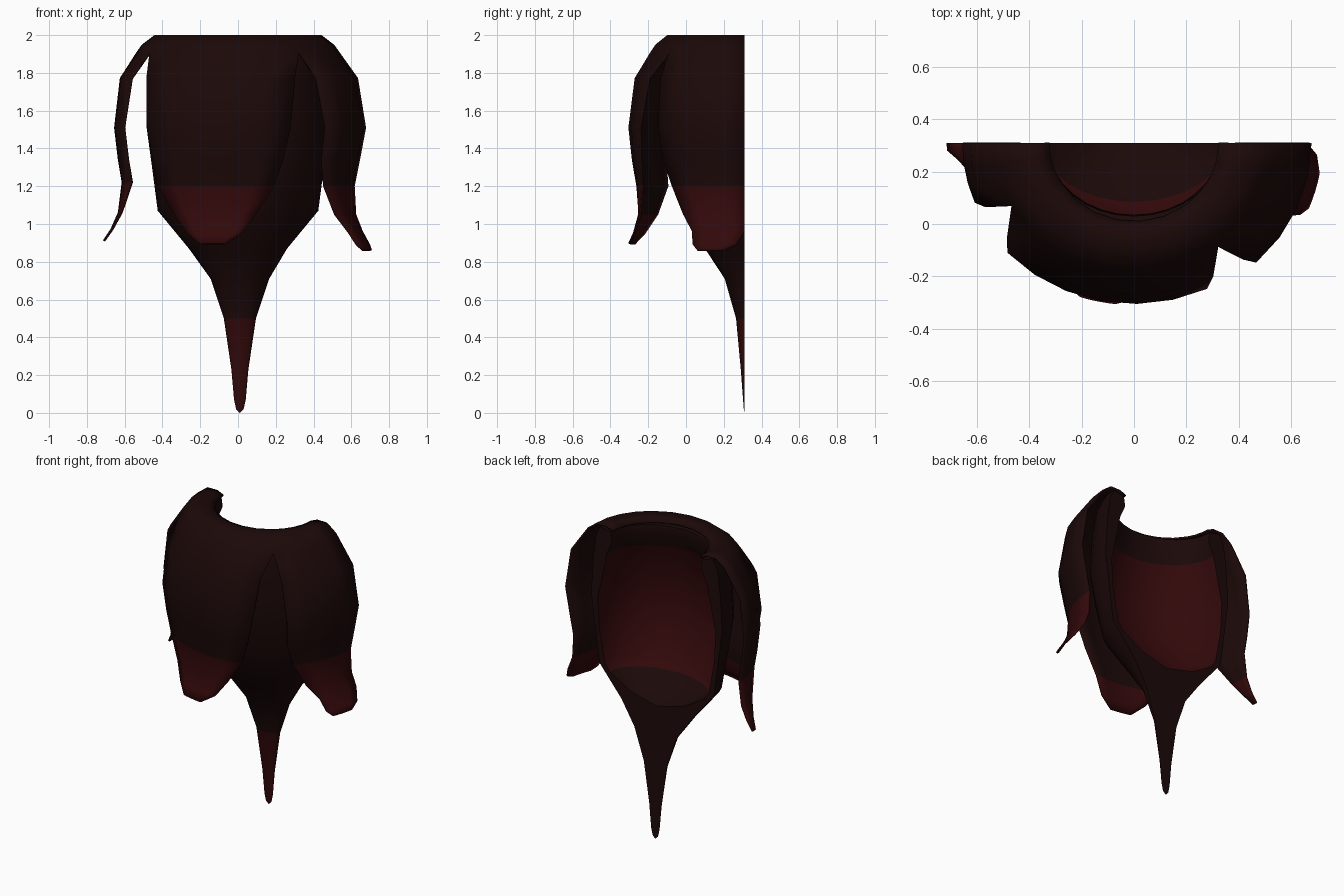
import bpy, bmesh, math

if "Cube" in bpy.data.objects:
    bpy.data.objects.remove(bpy.data.objects["Cube"])

BACK = 0.31          # flat cut plane at the back


def mat(name, col):
    m = bpy.data.materials.new(name)
    m.diffuse_color = (*col, 1)
    m.use_nodes = True
    m.node_tree.nodes["Principled BSDF"].inputs["Base Color"].default_value = m.diffuse_color
    return m


DARK = mat("dark brown", (0.0115, 0.0026, 0.0026))
RED = mat("deep red", (0.032, 0.0026, 0.0031))


def point(z, rx, ry, deg, cx=0.0):
    a = math.radians(deg)
    return (cx + rx * math.cos(a), BACK - ry * math.sin(a), z)


def loft(bm, rows):
    """Join rows of points with quads; returns faces per strip."""
    vs = [[bm.verts.new(p) for p in r] for r in rows]
    strips = []
    for lo, hi in zip(vs, vs[1:]):
        strips.append([bm.faces.new((lo[i], lo[i + 1], hi[i + 1], hi[i]))
                       for i in range(len(lo) - 1)])
    return strips


def finish(name, bm, mats):
    me = bpy.data.meshes.new(name)
    bm.to_mesh(me)
    bm.free()
    for m in mats:
        me.materials.append(m)
    ob = bpy.data.objects.new(name, me)
    bpy.context.collection.objects.link(ob)
    bpy.ops.object.select_all(action='DESELECT')
    bpy.context.view_layer.objects.active = ob
    ob.select_set(True)
    bpy.ops.object.shade_smooth_by_angle(angle=math.radians(40))
    return ob


# Half cup with pointed tail: outside from tail tip up to the lip, then down inside
profile = [
    (0.0, 0.004, 0.002), (0.02, 0.02, 0.004), (0.07, 0.031, 0.008), (0.23, 0.045, 0.02),
    (0.5, 0.085, 0.045), (0.71, 0.155, 0.105), (0.87, 0.26, 0.21), (1.07, 0.425, 0.33),
    (1.3, 0.455, 0.40), (1.52, 0.485, 0.44), (1.76, 0.47, 0.43), (1.91, 0.45, 0.42),
    (1.98, 0.42, 0.385), (1.965, 0.34, 0.28), (1.9, 0.33, 0.275), (1.81, 0.37, 0.33),
    (1.5, 0.435, 0.39), (1.3, 0.425, 0.37), (1.08, 0.385, 0.27), (1.03, 0.35, 0.225),
    (0.94, 0.2, 0.12), (0.89, 0.004, 0.002)]
bm = bmesh.new()
N = 16
strips = loft(bm, [[point(z, rx, ry, 180 * i / N, 0.01 if z < 0.8 else 0)
                    for i in range(N + 1)] for z, rx, ry in profile])
for k in (0, 1, 2, 3, 15, 16, 17, 18):      # tail tip and cavity wall
    for f in strips[k]:
        f.material_index = 1
# close the two tiny ends, then fill the flat back
for row in (0, -1):
    z = profile[row][0]
    ring = [v for v in bm.verts if abs(v.co.z - z) < 1e-5 and abs(v.co.x) < 0.016]
    bmesh.ops.pointmerge(bm, verts=ring, merge_co=(0.01 if row == 0 else 0, BACK, z))
bmesh.ops.triangle_fill(bm, edges=[e for e in bm.edges if e.is_boundary], use_beauty=True)
bmesh.ops.recalc_face_normals(bm, faces=bm.faces)
finish("cup_and_tail", bm, [DARK, RED])

# Outer petals: common cap rows (height, radius), then rows with edge angles
CAP = [(1.975, 0.325), (1.994, 0.37), (1.994, 0.44), (1.945, 0.505), (1.91, 0.53)]
petals = [
    (4, 0, 53, [                       # right petal
        (1.77, .63, 0, 49), (1.51, .672, 0, 46.5), (1.34, .64, 0, 46), (1.2, .612, 0, 42),
        (1.05, .62, 0, 34), (.96, .655, 0, 27), (.89, .695, 4, 25), (.86, .715, 10, 22)]),
    (6, 53, 151, [                     # front petal
        (1.77, .62, 61, 141), (1.51, .655, 65, 137), (1.34, .635, 68, 135),
        (1.2, .61, 72, 134), (1.05, .6, 81, 124), (.95, .63, 88, 115),
        (.895, .66, 96, 108)]),
    (3, 151, 180, [                    # left petal
        (1.77, .62, 155, 180), (1.51, .65, 158, 180), (1.34, .63, 157.5, 180),
        (1.22, .61, 157, 180), (1.06, .63, 168, 180), (.97, .67, 174, 180),
        (.91, .71, 177.5, 180)]),
]
bm = bmesh.new()
for n, a0, a1, rows in petals:
    allrows = [(z, r, a0, a1) for z, r in CAP] + rows
    loft(bm, [[point(z, r, r * 0.93, s + (e - s) * i / n) for i in range(n + 1)]
              for z, r, s, e in allrows])
bmesh.ops.remove_doubles(bm, verts=bm.verts, dist=1e-4)   # join petals at the cap
bmesh.ops.recalc_face_normals(bm, faces=bm.faces)
probe = max(bm.faces, key=lambda f: -f.calc_center_median().y)
if probe.normal.y > 0:
    bmesh.ops.reverse_faces(bm, faces=bm.faces)
for f in bm.faces:                     # red tips, reaching higher on the outside
    z = f.calc_center_median().z
    f.material_index = 2 if z < 1.06 else 1 if z < 1.24 else 0
ob = finish("petals", bm, [DARK, RED, RED, DARK, DARK, RED])
sol = ob.modifiers.new("thickness", 'SOLIDIFY')
sol.thickness = 0.012
sol.offset = 0
sol.material_offset = 3
